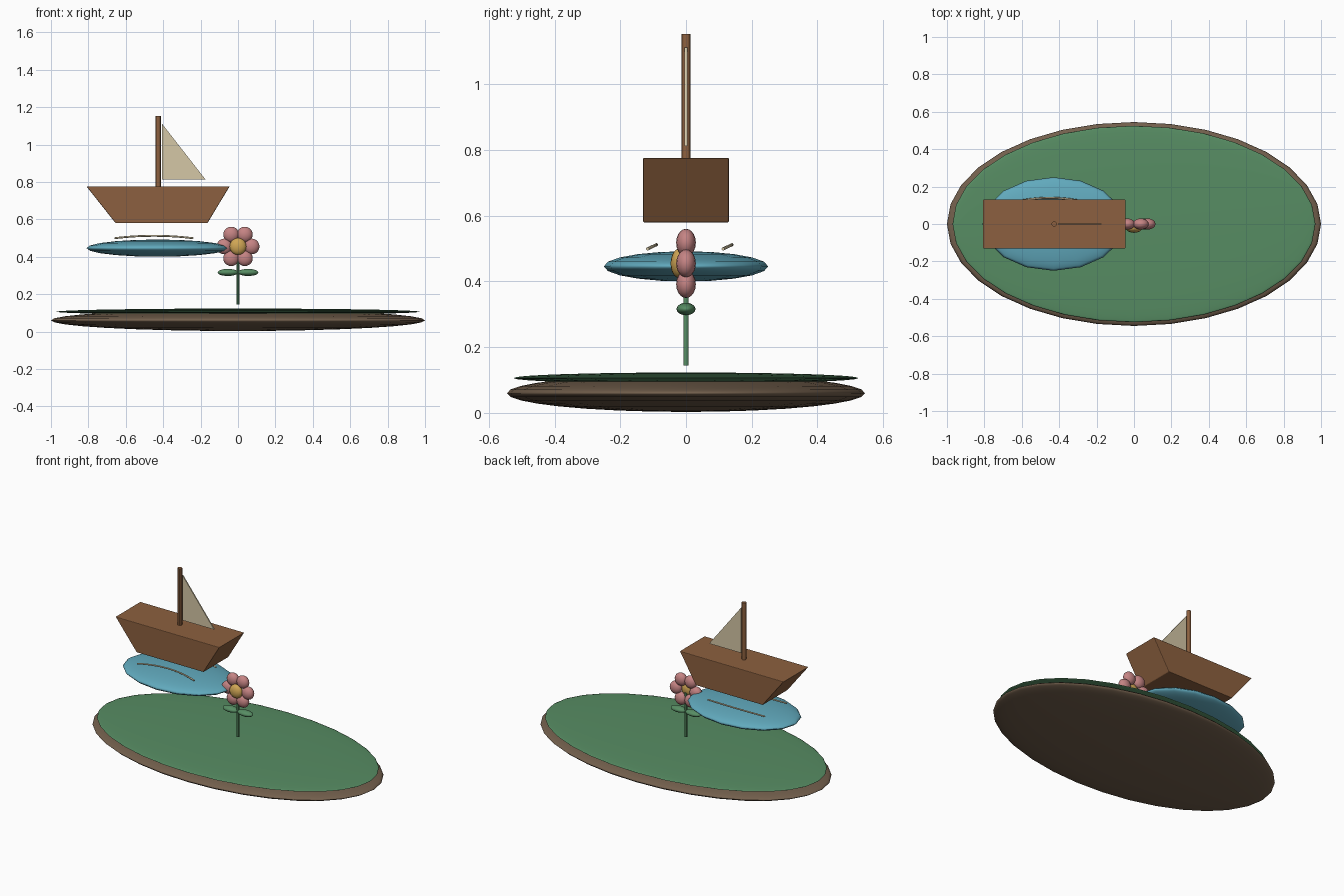
import bpy, bmesh, math

if "Cube" in bpy.data.objects:
    bpy.data.objects.remove(bpy.data.objects["Cube"])


def material(name, r, g, b):
    m = bpy.data.materials.new(name)
    m.diffuse_color = (r, g, b, 1)
    m.use_nodes = True
    m.node_tree.nodes["Principled BSDF"].inputs["Base Color"].default_value = m.diffuse_color
    return m


SOIL = material("soil_brown", .17, .115, .073)
GRASS = material("grass_green", .095, .265, .125)
WATER = material("water_blue", .12, .40, .51)
WOOD = material("wood_brown", .265, .118, .05)
CREAM = material("sail_cream", .66, .57, .38)
PINK = material("petal_pink", .56, .23, .23)
GOLD = material("hub_gold", .63, .38, .09)


def finish(name, mat):
    ob = bpy.context.object
    ob.name = name
    ob.data.materials.append(mat)
    return ob


def ellipsoid(name, mat, loc, radii, segments=16, rings=10):
    bpy.ops.mesh.primitive_uv_sphere_add(segments=segments, ring_count=rings, radius=1, location=loc)
    ob = finish(name, mat)
    ob.scale = radii
    bpy.ops.object.shade_smooth()
    return ob


def rod(name, mat, x, radius, z0, z1, sides=12):
    bpy.ops.mesh.primitive_cylinder_add(vertices=sides, radius=radius, depth=z1 - z0,
                                        location=(x, 0, (z0 + z1) / 2))
    ob = finish(name, mat)
    bpy.ops.object.shade_smooth_by_angle()
    return ob


def prism(name, mat, outline, half_y):
    """Extrude an x-z outline to both sides of y = 0."""
    bm = bmesh.new()
    face = bm.faces.new([bm.verts.new((x, -half_y, z)) for x, z in outline])
    ext = bmesh.ops.extrude_face_region(bm, geom=[face])
    verts = [v for v in ext["geom"] if isinstance(v, bmesh.types.BMVert)]
    bmesh.ops.translate(bm, vec=(0, 2 * half_y, 0), verts=verts)
    bmesh.ops.recalc_face_normals(bm, faces=bm.faces)
    mesh = bpy.data.meshes.new(name)
    bm.to_mesh(mesh)
    bm.free()
    mesh.materials.append(mat)
    ob = bpy.data.objects.new(name, mesh)
    bpy.context.collection.objects.link(ob)
    return ob


# Island: soil disc with a thin grass lens on top
ellipsoid("island_soil", SOIL, (0, 0, .06), (1, .545, .057), 32, 16)
ellipsoid("island_grass", GRASS, (0, 0, .106), (.97, .525, .017), 32, 16)

# Pond and its two curved ripples
ellipsoid("pond", WATER, (-.43, 0, .446), (.38, .25, .046))
for name, y0 in (("front_ripple", -.117), ("back_ripple", .113)):
    cu = bpy.data.curves.new(name, 'CURVE')
    cu.dimensions = '3D'
    cu.bevel_depth = .005
    cu.bevel_resolution = 2
    cu.use_fill_caps = True
    sp = cu.splines.new('POLY')
    sp.points.add(12)
    for i, p in enumerate(sp.points):
        t = i / 6 - 1
        bulge = 1 - t * t
        p.co = (-.45 + .21 * t, y0 + .027 * bulge, .499 + .013 * bulge, 1)
    cu.materials.append(CREAM)
    bpy.context.collection.objects.link(bpy.data.objects.new(name, cu))

# Boat
hull = prism("hull", WOOD, [(-.655, .58), (-.163, .58), (-.045, .776), (-.81, .776)], .131)
bev = hull.modifiers.new("soft_edges", 'BEVEL')
bev.width = .004
bev.segments = 2
rod("mast", WOOD, -.427, .014, .76, 1.153)
prism("sail", CREAM, [(-.407, .812), (-.173, .812), (-.407, 1.112)], .004)

# Flower
rod("stem", GRASS, 0, .008, .145, .44)
for side, name in ((-1, "left_leaf"), (1, "right_leaf")):
    ellipsoid(name, GRASS, (side * .054, 0, .316), (.055, .029, .019))
for i in range(6):
    a = i * math.pi / 3
    ellipsoid(f"petal_{i + 1}", PINK, (.073 * math.cos(a), 0, .455 + .073 * math.sin(a)),
              (.042, .03, .042))
ellipsoid("flower_hub", GOLD, (0, -.02, .455), (.045, .027, .045))
